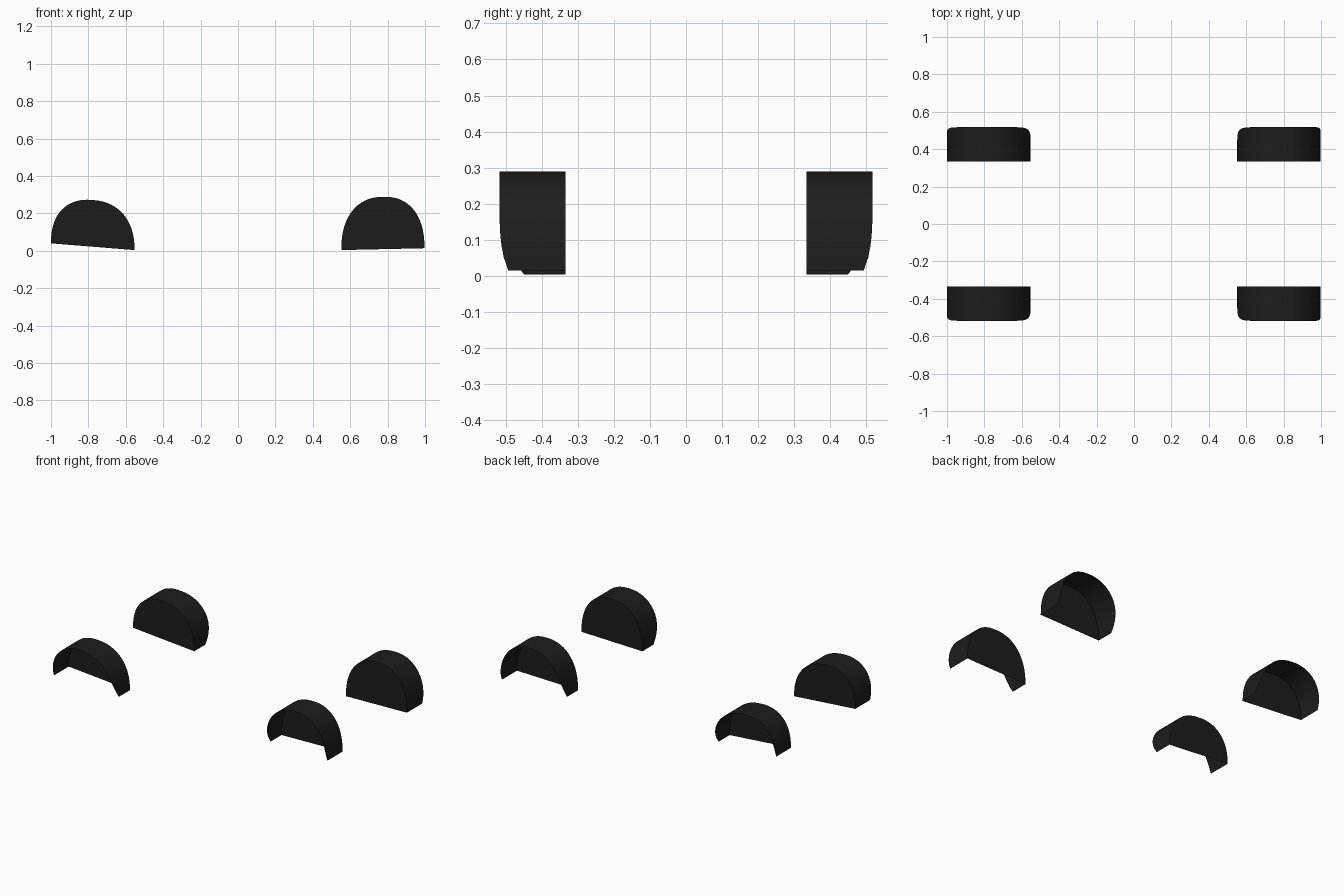
import bpy, bmesh
from math import sin, cos, pi, copysign

if "Cube" in bpy.data.objects:
    bpy.data.objects.remove(bpy.data.objects["Cube"])

mat = bpy.data.materials.new("black_plastic")
mat.diffuse_color = (0.012, 0.012, 0.012, 1)
mat.use_nodes = True
mat.node_tree.nodes["Principled BSDF"].inputs["Base Color"].default_value = mat.diffuse_color

WALL_Y, RIM_Y, STEPS, N = 0.335, 0.518, 32, 2.3


def arch_liner(name, x_in, x_out, z_in, z_out, height, taper_out, power_out, side):
    """Open wheel arch shell: curved strip plus flat inner wall."""
    bm = bmesh.new()
    wall, rim = [], []
    mid, half = (x_in + x_out) / 2, (x_out - x_in) / 2
    for i in range(STEPS + 1):
        a = pi * i / STEPS
        c, s = cos(a), max(sin(a), 0)
        u = -copysign(abs(c) ** (2 / N), c)          # -1 inner end, 1 outer end
        h = 0 if i in (0, STEPS) else s ** (2 / N)
        x = mid + half * u
        z = z_in + (z_out - z_in) * (u + 1) / 2 + height * h
        # rim narrows towards the feet
        drop = 0.068 * (1 - h) ** 3 if u < 0 else taper_out * (1 - h) ** power_out
        wall.append(bm.verts.new((x, side * WALL_Y, z)))
        rim.append(bm.verts.new((x, side * (RIM_Y - drop), z)))
    for i in range(STEPS):
        bm.faces.new((wall[i], wall[i + 1], rim[i + 1], rim[i]))
    bm.faces.new(wall)
    bmesh.ops.recalc_face_normals(bm, faces=bm.faces)
    me = bpy.data.meshes.new(name)
    bm.to_mesh(me)
    bm.free()
    me.materials.append(mat)
    ob = bpy.data.objects.new(name, me)
    bpy.context.collection.objects.link(ob)
    bpy.context.view_layer.objects.active = ob
    ob.select_set(True)
    bpy.ops.object.shade_smooth_by_angle()
    ob.select_set(False)


for side, label in ((-1, "front"), (1, "back")):
    # taller arches on the right, lower tilted arches on the left
    arch_liner("right_arch_liner_" + label, 0.552, 0.997, 0.004, 0.014, 0.28, 0.025, 5, side)
    arch_liner("left_arch_liner_" + label, -0.553, -1.0, 0.004, 0.04, 0.25, 0.03, 3, side)
